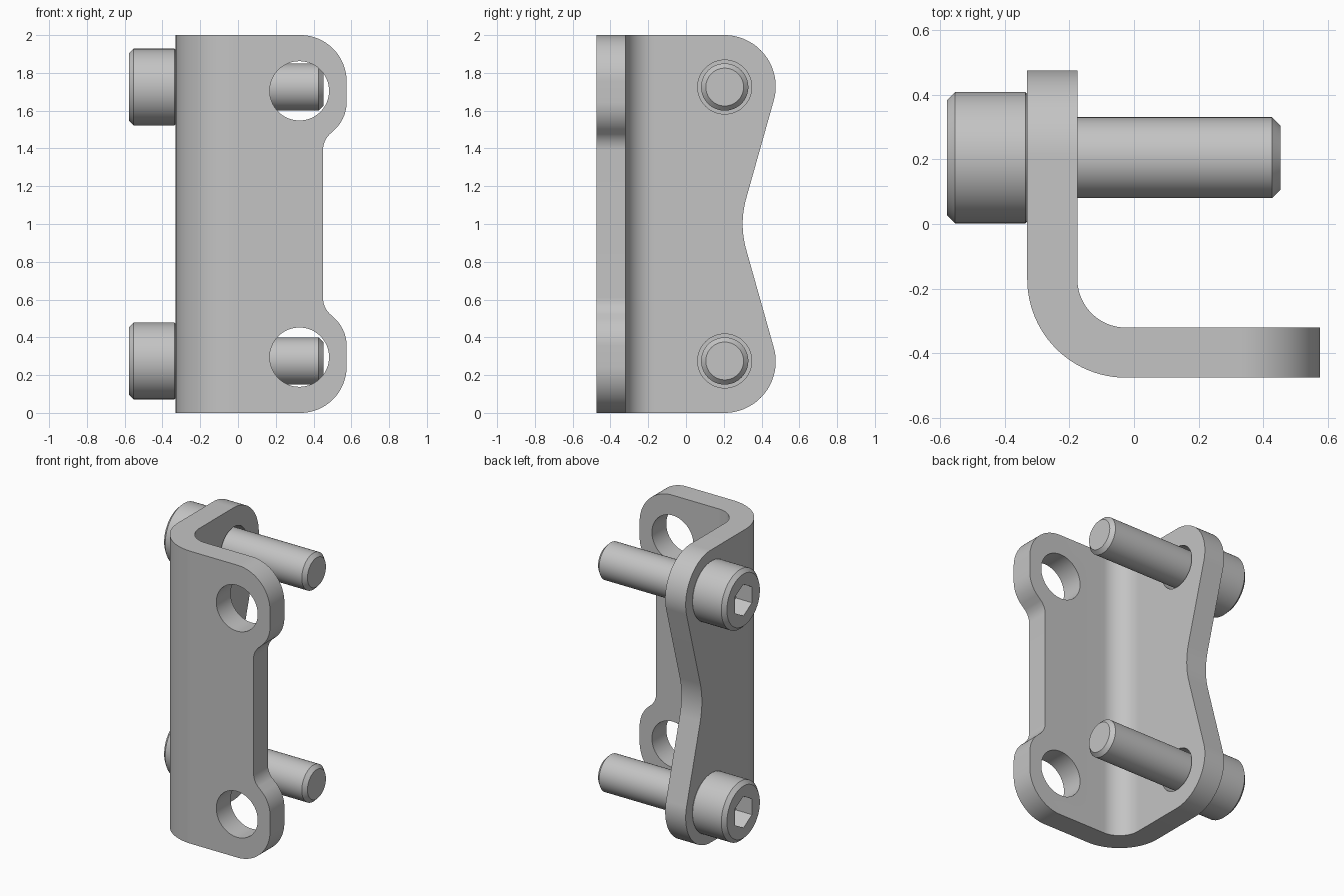
import bpy, bmesh, math
from mathutils import Vector

if "Cube" in bpy.data.objects:
    bpy.data.objects.remove(bpy.data.objects["Cube"])

steel = bpy.data.materials.new("grey steel")
steel.diffuse_color = (0.55, 0.55, 0.55, 1)
steel.use_nodes = True
steel.node_tree.nodes["Principled BSDF"].inputs["Base Color"].default_value = steel.diffuse_color


def arc(cx, cy, r, a0, a1, n=24):
    """Points on an arc, angles in degrees."""
    out = []
    for i in range(n + 1):
        a = math.radians(a0 + (a1 - a0) * i / n)
        out.append((cx + r * math.cos(a), cy + r * math.sin(a)))
    return out


def finish(name, bm):
    bmesh.ops.recalc_face_normals(bm, faces=bm.faces)
    me = bpy.data.meshes.new(name)
    bm.to_mesh(me)
    bm.free()
    ob = bpy.data.objects.new(name, me)
    bpy.context.collection.objects.link(ob)
    me.materials.append(steel)
    return ob


def prism(name, pts, axis, lo, hi):
    """Extrude a 2D outline along an axis."""
    place = {"x": lambda a, b: (lo, a, b),
             "y": lambda a, b: (a, lo, b),
             "z": lambda a, b: (a, b, lo)}[axis]
    bm = bmesh.new()
    face = bm.faces.new([bm.verts.new(place(a, b)) for a, b in pts])
    ext = bmesh.ops.extrude_face_region(bm, geom=[face])
    d = Vector([(hi - lo) * (axis == k) for k in "xyz"])
    bmesh.ops.translate(bm, vec=d, verts=[v for v in ext["geom"]
                                          if isinstance(v, bmesh.types.BMVert)])
    return finish(name, bm)


def cut(ob, cutter, op="DIFFERENCE"):
    cutter.hide_render = True
    m = ob.modifiers.new("cut", "BOOLEAN")
    m.operation, m.solver, m.object = op, "EXACT", cutter
    select(ob)
    bpy.ops.object.modifier_apply(modifier=m.name)
    bpy.data.objects.remove(cutter)


def select(ob):
    bpy.ops.object.select_all(action="DESELECT")
    bpy.context.view_layer.objects.active = ob
    ob.select_set(True)


def smooth(ob):
    select(ob)
    bpy.ops.object.shade_smooth_by_angle(angle=math.radians(30))


def outline(half):
    """Mirror an upper half edge about z = 1 and close it well to the left."""
    x0 = half[0][0]
    half = [(x0 - 0.05, 2.3)] + half
    low = [(a, 2 - b) for a, b in reversed(half) if b > 1.001]
    return half + low + [(-1, -0.3), (-1, 2.3)]


# bent plate, L-shaped section
section = ([(0.577, -0.475), (0.577, -0.32)]
           + arc(-0.025, -0.17, 0.15, 270, 180)
           + [(-0.175, 0.477), (-0.33, 0.477)]
           + arc(-0.025, -0.17, 0.305, 180, 270))
bracket = prism("bracket", section, "z", 0, 2)

# front flange edge: rounded ears with a recessed middle
ears = (arc(0.33, 1.755, 0.245, 90, 0)
        + arc(0.375, 1.645, 0.2, 0, -45, 12)
        + arc(0.57, 1.39, 0.12, 135, 180, 12))
cut(bracket, prism("front_outline", outline(ears), "y", -1, 1), "INTERSECT")

# side flange edge: rounded ends with a shallow waist
waist = (arc(0.203, 1.728, 0.272, 90, -15, 28)
         + arc(0.8, 1.0, 0.5, 165, 180, 8))
cut(bracket, prism("side_outline", outline(waist), "x", -1, 1), "INTERSECT")

# holes in both flanges
for z in (0.295, 1.705):
    cut(bracket, prism("front_hole", arc(0.325, z, 0.157, 0, 360, 64)[:-1], "y", -0.6, -0.25))
for z in (0.275, 1.725):
    cut(bracket, prism("side_hole", arc(0.205, z, 0.143, 0, 360, 64)[:-1], "x", -0.5, -0.1))
smooth(bracket)


# socket head screws, lathed around x
def screw(name, y, z):
    prof = [(-0.578, 0), (-0.578, 0.178), (-0.553, 0.203), (-0.336, 0.203),
            (-0.33, 0.197), (-0.33, 0.125), (0.427, 0.125), (0.452, 0.1), (0.452, 0)]
    bm = bmesh.new()
    vs = [bm.verts.new((x, y + r, z)) for x, r in prof]
    es = [bm.edges.new(p) for p in zip(vs, vs[1:])]
    bmesh.ops.spin(bm, geom=vs + es, cent=(0, y, z), axis=(1, 0, 0),
                   angle=math.tau, steps=64)
    bmesh.ops.remove_doubles(bm, verts=bm.verts, dist=1e-5)
    ob = finish(name, bm)
    hexagon = arc(y, z, 0.108, 90, 450, 6)[:-1]
    cut(ob, prism("hex_socket", hexagon, "x", -0.7, -0.455))
    smooth(ob)


screw("lower_screw", 0.205, 0.275)
screw("upper_screw", 0.205, 1.725)
